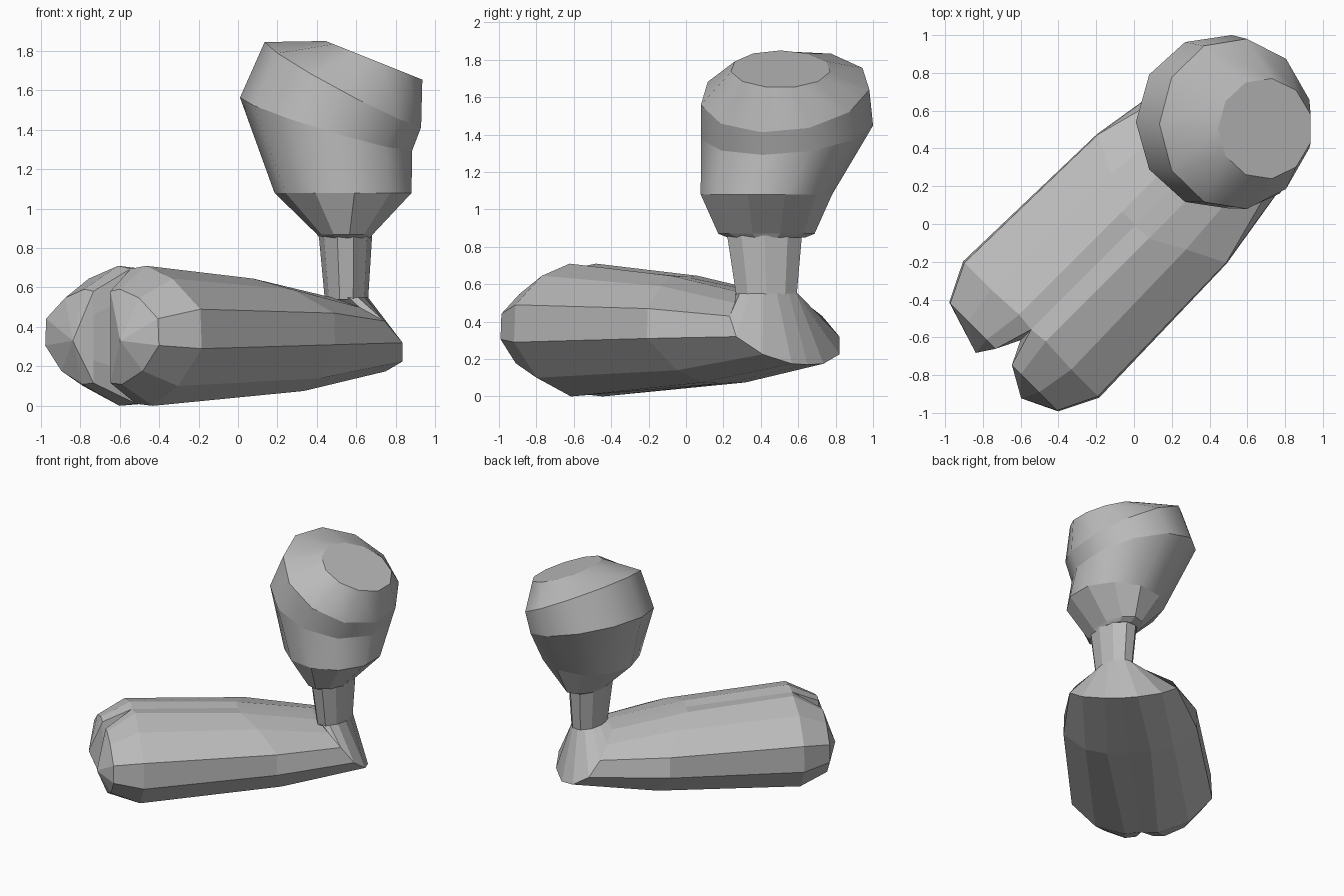
import bpy, bmesh
from math import sin, cos, pi, radians, sqrt

cube = bpy.data.objects.get("Cube")
if cube:
    bpy.data.objects.remove(cube, do_unlink=True)

grey = bpy.data.materials.new("plain_grey")
grey.use_nodes = True
grey.diffuse_color = (0.5, 0.5, 0.5, 1)
bsdf = next(n for n in grey.node_tree.nodes if n.type == 'BSDF_PRINCIPLED')
bsdf.inputs["Base Color"].default_value = grey.diffuse_color


def finish(bm, name):
    bmesh.ops.remove_doubles(bm, verts=bm.verts, dist=0.0005)
    bmesh.ops.recalc_face_normals(bm, faces=bm.faces)
    mesh = bpy.data.meshes.new(name)
    bm.to_mesh(mesh)
    bm.free()
    mesh.materials.append(grey)
    ob = bpy.data.objects.new(name, mesh)
    bpy.context.collection.objects.link(ob)
    return ob


def bridge(bm, a, b, closed=True):
    """Quads between two rows of vertices."""
    n = len(a)
    return [bm.faces.new((a[i], a[(i + 1) % n], b[(i + 1) % n], b[i]))
            for i in range(n if closed else n - 1)]


def ellipse(cx, cy, rx, ry, z, slope_x=0, slope_y=0, sides=11):
    """Ring of points, optionally lying on a tilted plane."""
    pts = []
    for i in range(sides):
        a = pi - 2 * pi * i / sides
        dx, dy = rx * cos(a), ry * sin(a)
        pts.append((cx + dx, cy + dy, z + slope_x * dx + slope_y * dy))
    return pts


def loft(name, rings, smooth_from=None):
    bm = bmesh.new()
    rows = [[bm.verts.new(p) for p in r] for r in rings]
    bm.faces.new(rows[0])
    bm.faces.new(rows[-1])
    for k in range(len(rows) - 1):
        for f in bridge(bm, rows[k], rows[k + 1]):
            f.smooth = smooth_from is not None and k >= smooth_from
    # keep the creases between the bands sharp
    for row in rows:
        for a, b in zip(row, row[1:] + row[:1]):
            bm.edges.get((a, b)).smooth = False
    return finish(bm, name)


# Body: mirrored half sections (along, across, height), laid diagonally
FRONT = [(-.78, 0, .695), (-.77, .10, .71), (-.78, .30, .645), (-.78, .50, .49),
         (-.78, .51, .29), (-.78, .34, .10), (-.74, .12, 0), (-.74, 0, .01)]
MIDDLE = [(0, 0, .64), (0, .10, .645), (.10, .28, .59), (.20, .48, .47),
          (.20, .485, .31), (.26, .32, .14), (.30, .16, .075), (.30, 0, .07)]
REAR = [(.55, 0, .56), (.56, .10, .55), (.62, .24, .50), (.69, .35, .43),
        (.78, .39, .32), (.88, .29, .225), (.93, .12, .175), (.93, 0, .17)]
GROOVE = [(-.84, 0, .18), (-.86, 0, .52)]

STEM_X, STEM_Y = .55, .43
bm = bmesh.new()
for side in (1, -1):
    def vert(p, shift=-.01):
        u, v, z = p[0], p[1] * side + shift, p[2]
        return bm.verts.new(((u - v) / sqrt(2), (u + v) / sqrt(2), z))

    front, middle, rear = [[vert(p) for p in s] for s in (FRONT, MIDDLE, REAR)]
    bridge(bm, front, middle, False)
    bridge(bm, middle, rear, False)

    # sloping shoulder from the rear rim up to the stem
    top = []
    for i in range(8):
        a = radians(225) - side * pi * i / 7
        top.append(bm.verts.new((STEM_X + .11 * cos(a), STEM_Y + .17 * sin(a), .55)))
    bridge(bm, rear, top, False)

    # rounded front lobe
    outline = FRONT + GROOVE
    loop = front + [vert(p) for p in GROOVE]
    inner = [vert((-.985, .19 + .68 * (v - .19), .34 + .68 * (z - .34)))
             for u, v, z in outline]
    bridge(bm, loop, inner)
    tip = vert((-1.075, .17, .33), -.06)
    for i in range(len(inner)):
        bm.faces.new((inner[i], inner[(i + 1) % len(inner)], tip))
finish(bm, "body")

# Stem
loft("stem", [ellipse(STEM_X, STEM_Y, .11, .17, .54, sides=10),
              ellipse(STEM_X - .005, STEM_Y - .01, .135, .21, .86, sides=10)])

# Head: faceted cone below, smooth leaning bands above, flat tilted cap
loft("head", [ellipse(.545, .43, .13, .21, .85),
              ellipse(.545, .43, .145, .26, .87),
              ellipse(.54, .43, .355, .355, 1.08),
              ellipse(.455, .54, .445, .465, 1.43, -.30, .08),
              ellipse(.54, .53, .405, .455, 1.63, -.53, .09),
              ellipse(.695, .505, .25, .268, 1.75, -.40)], smooth_from=2)
